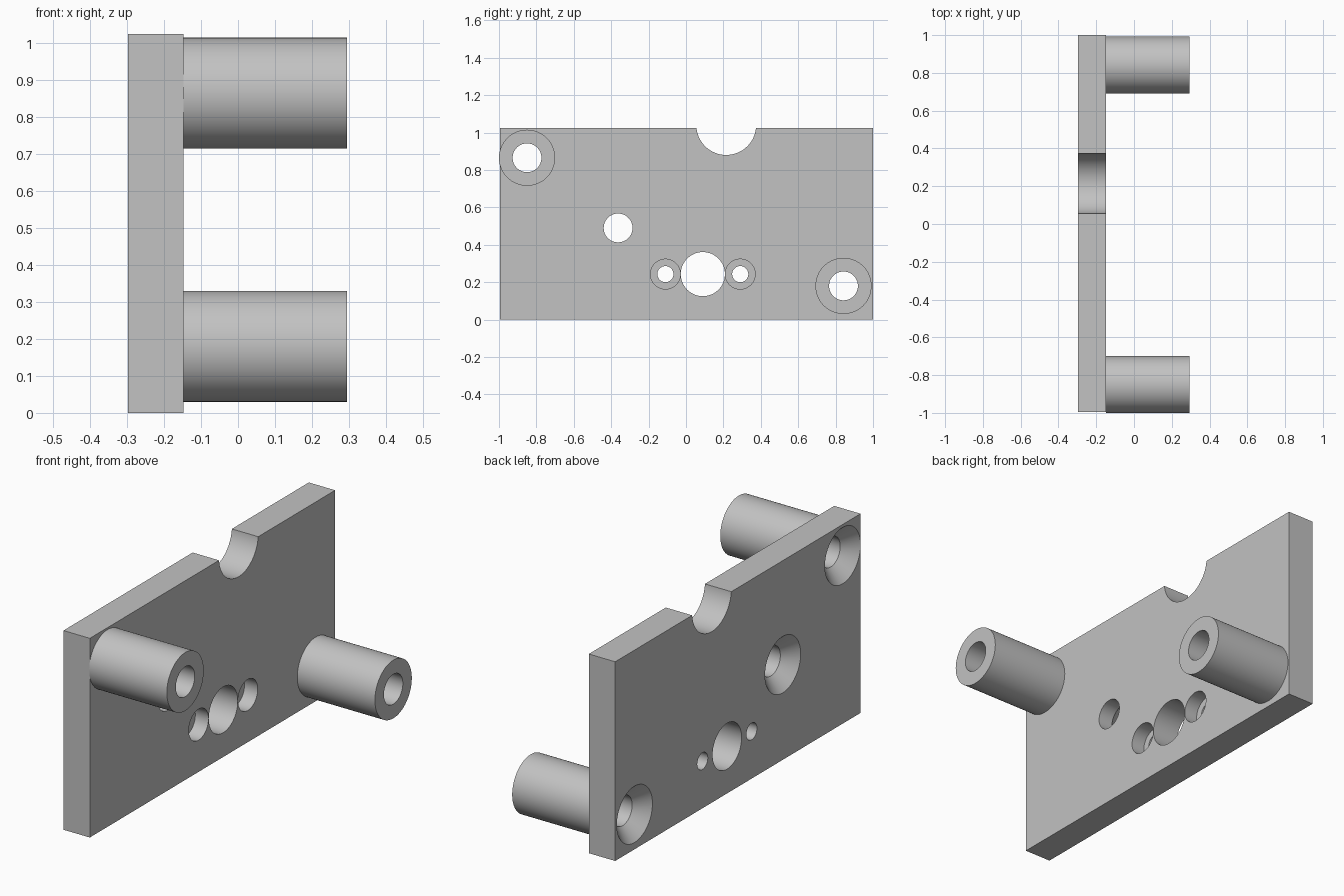
import bpy, bmesh, math
from mathutils import Vector

default = bpy.data.objects.get("Cube")
if default:
    bpy.data.objects.remove(default, do_unlink=True)

# Single grey material
grey = bpy.data.materials.new("plain grey")
grey.use_nodes = True
colour = (0.54, 0.54, 0.54, 1)
grey.diffuse_color = colour
grey.node_tree.nodes["Principled BSDF"].inputs["Base Color"].default_value = colour

BACK, FACE, TIP = -0.297, -0.147, 0.295   # plate back, plate face, post ends
OVER = 0.05                               # cutter overshoot
BORE = 0.077
SEGMENTS = 64


def finish(name, bm):
    bmesh.ops.recalc_face_normals(bm, faces=bm.faces)
    mesh = bpy.data.meshes.new(name)
    bm.to_mesh(mesh)
    bm.free()
    mesh.materials.append(grey)
    obj = bpy.data.objects.new(name, mesh)
    bpy.context.collection.objects.link(obj)
    return obj


def lathe(name, profile, y, z):
    """Revolve a closed (x, radius) profile about an axis along x."""
    bm = bmesh.new()
    rings = []
    for i in range(SEGMENTS):
        a = 2 * math.pi * i / SEGMENTS
        rings.append([bm.verts.new((x, y + r * math.cos(a), z + r * math.sin(a)))
                      for x, r in profile])
    n = len(profile)
    for i in range(SEGMENTS):
        here, after = rings[i], rings[(i + 1) % SEGMENTS]
        for j in range(n):
            k = (j + 1) % n
            if profile[j][1] or profile[k][1]:
                bm.faces.new((here[j], here[k], after[k], after[j]))
    bmesh.ops.remove_doubles(bm, verts=bm.verts, dist=1e-5)
    return finish(name, bm)


def hole_profile(steps):
    """Solid cutter profile, closed onto the axis at both ends."""
    return [(steps[0][0], 0)] + steps + [(steps[-1][0], 0)]


def smooth(obj):
    bpy.ops.object.select_all(action="DESELECT")
    obj.select_set(True)
    bpy.context.view_layer.objects.active = obj
    bpy.ops.object.shade_smooth_by_angle(angle=math.radians(30))


# Plate
bm = bmesh.new()
bmesh.ops.create_cube(bm, size=1)
low, high = Vector((BACK, -0.995, 0)), Vector((FACE, 1.0, 1.025))
for v in bm.verts:
    v.co = [(low[i] + high[i]) / 2 + v.co[i] * (high[i] - low[i]) for i in range(3)]
plate = finish("mounting_plate", bm)

# Hole shapes: plain, countersunk from the back, counterbored from the face
def plain(r):
    return hole_profile([(BACK - OVER, r), (FACE + OVER, r)])

sink = hole_profile([(BACK - 0.01, 0.155), (BACK + 0.068, BORE), (FACE + OVER, BORE)])
counterbore = hole_profile([(BACK - OVER, 0.043), (FACE - 0.075, 0.043),
                            (FACE - 0.075, 0.08), (FACE + OVER, 0.08)])
posts = {"upper_front_post": (-0.85, 0.865), "lower_back_post": (0.842, 0.18)}

cuts = [(sink, y, z) for y, z in posts.values()]
cuts += [(sink, -0.363, 0.49), (plain(0.118), 0.09, 0.243),
         (counterbore, -0.11, 0.243), (counterbore, 0.29, 0.243),
         (plain(0.16), 0.215, 1.04)]

# Cut the holes and the top edge notch
for profile, y, z in cuts:
    cutter = lathe("hole_cutter", profile, y, z)
    cutter.hide_render = True
    mod = plate.modifiers.new("hole", "BOOLEAN")
    mod.operation = "DIFFERENCE"
    mod.solver = "EXACT"
    mod.object = cutter
    bpy.context.view_layer.objects.active = plate
    bpy.ops.object.modifier_apply(modifier=mod.name)
    bpy.data.objects.remove(cutter, do_unlink=True)
smooth(plate)

# Tubular posts standing off the face
for name, (y, z) in posts.items():
    tube = [(FACE, BORE), (FACE, 0.15), (TIP, 0.15), (TIP, BORE)]
    smooth(lathe(name, tube, y, z))
